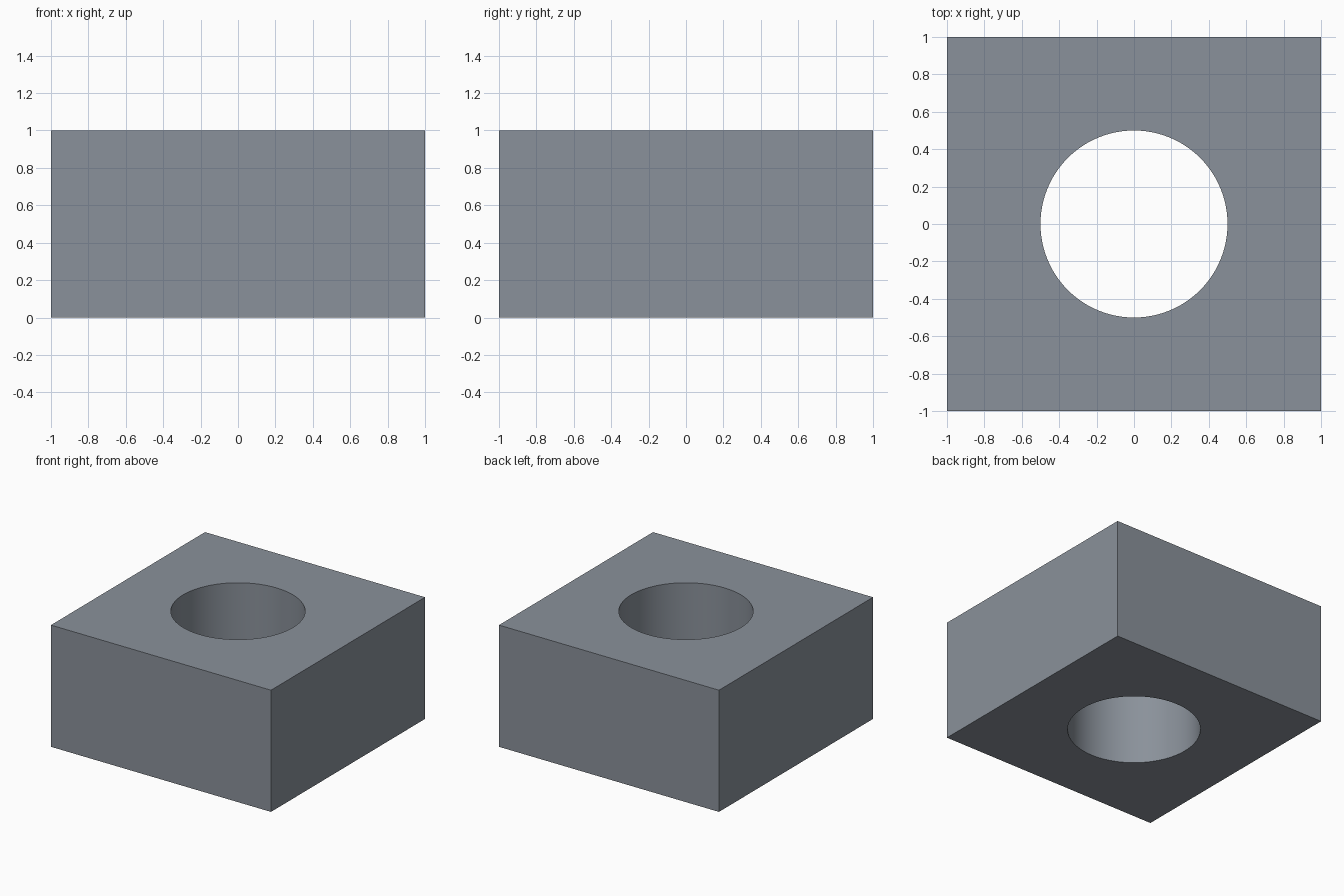
import bpy, bmesh
from math import cos, sin, pi, radians

if "Cube" in bpy.data.objects:
    bpy.data.objects.remove(bpy.data.objects["Cube"])

SEGMENTS = 96      # multiple of 8, so the square's corners are hit exactly
HALF, HEIGHT, RADIUS = 1.0, 1.0, 0.5

bm = bmesh.new()


def ring(z, square):
    verts = []
    for i in range(SEGMENTS):
        c, s = cos(2 * pi * i / SEGMENTS), sin(2 * pi * i / SEGMENTS)
        r = HALF / max(abs(c), abs(s)) if square else RADIUS
        verts.append(bm.verts.new((r * c, r * s, z)))
    return verts


# Square block with a round through hole: outer wall, top, bore, underside
rings = [ring(0, True), ring(HEIGHT, True), ring(HEIGHT, False), ring(0, False)]
for k in range(4):
    a, b = rings[k], rings[(k + 1) % 4]
    for i in range(SEGMENTS):
        j = (i + 1) % SEGMENTS
        bm.faces.new((a[i], a[j], b[j], b[i]))
bmesh.ops.recalc_face_normals(bm, faces=bm.faces)

mesh = bpy.data.meshes.new("block_with_hole")
bm.to_mesh(mesh)
bm.free()
block = bpy.data.objects.new("block_with_hole", mesh)
bpy.context.collection.objects.link(block)

# Dark blue-grey finish
slate = bpy.data.materials.new("slate_grey")
slate.diffuse_color = (0.255, 0.285, 0.325, 1)
slate.use_nodes = True
slate.node_tree.nodes["Principled BSDF"].inputs["Base Color"].default_value = slate.diffuse_color
mesh.materials.append(slate)

# Smooth bore, crisp edges
bpy.context.view_layer.objects.active = block
block.select_set(True)
bpy.ops.object.shade_smooth_by_angle(angle=radians(30))
